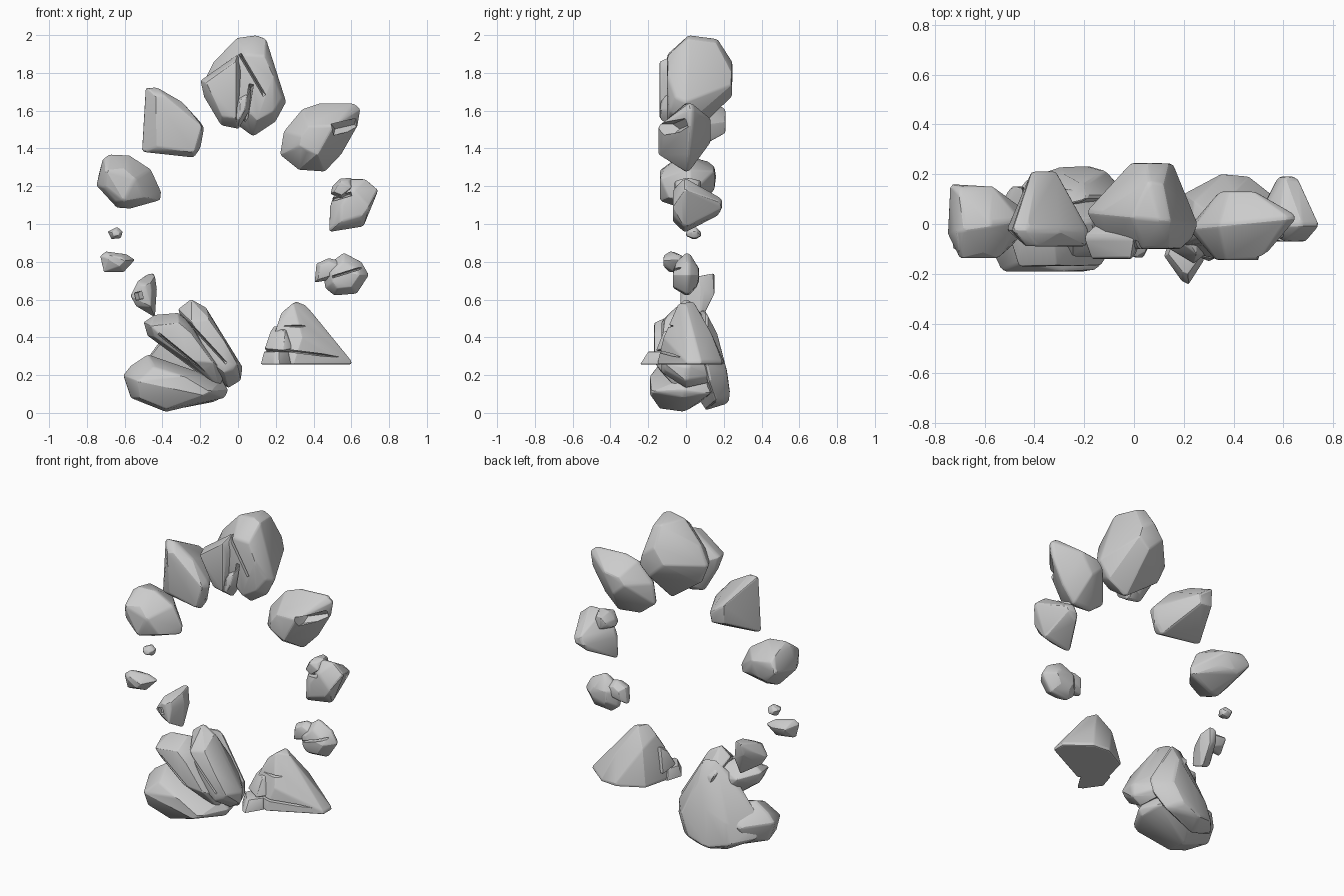
import bpy, bmesh, math, random
from mathutils import Vector

random.seed(4)


def hull(name, pts, bevel=0.012):
    """Faceted stone: convex hull of points with slightly worn edges."""
    bm = bmesh.new()
    for p in pts:
        bm.verts.new(p)
    res = bmesh.ops.convex_hull(bm, input=bm.verts)
    junk = {g for g in res["geom_interior"] + res["geom_unused"] if isinstance(g, bmesh.types.BMVert)}
    bmesh.ops.delete(bm, geom=list(junk), context='VERTS')
    bmesh.ops.dissolve_limit(bm, angle_limit=math.radians(7), verts=bm.verts, edges=bm.edges)
    bmesh.ops.recalc_face_normals(bm, faces=bm.faces)
    me = bpy.data.meshes.new(name)
    bm.to_mesh(me)
    bm.free()
    ob = bpy.data.objects.new(name, me)
    bpy.context.collection.objects.link(ob)
    if bevel:
        m = ob.modifiers.new("worn", 'BEVEL')
        m.width, m.segments, m.limit_method = bevel, 2, 'ANGLE'
        m.angle_limit = math.radians(25)
        apply(ob)
    return ob


def apply(ob):
    bpy.ops.object.select_all(action='DESELECT')
    ob.select_set(True)
    bpy.context.view_layer.objects.active = ob
    for m in list(ob.modifiers):
        bpy.ops.object.modifier_apply(modifier=m.name)


def stone(name, rim, y0, y1, ym, front=0.6, back=0.5, shift=(0, 0, 0, 0), tilt=0.0, bevel=0.012, extra=()):
    """Front outline (x, z) at depth ym, tapering to caps at y0 and y1."""
    cx = sum(p[0] for p in rim) / len(rim)
    cz = sum(p[1] for p in rim) / len(rim)
    pts = list(extra)
    for x, z in rim:
        y = ym + tilt * (x - cx)
        pts += [(x, y, z), (cx + (x - cx) * .96, y + .02, cz + (z - cz) * .96)]
    for cap, s, dx, dz, inward in ((y0, front, *shift[:2], 1), (y1, back, *shift[2:], -1)):
        for i, (x, z) in enumerate(rim):
            j = random.uniform(.85, 1.1) * s
            dip = 0 if i % 3 == 0 else random.uniform(0, .16) * (y1 - y0)
            pts.append((cx + dx + (x - cx) * j, cap + inward * dip, cz + dz + (z - cz) * j))
    return hull(name, pts, bevel)


def crack(ob, a, b, width, depth):
    """Carve a narrow V groove between two points on the stone's face."""
    a, b = Vector(a), Vector(b)
    side = (b - a).cross(Vector((0, 1, 0))).normalized() * width
    out, into = Vector((0, -.15, 0)), Vector((0, depth, 0))
    pts = [p + s + out for p in (a, b) for s in (side, -side)]
    pts += [p + s for p in (a, b) for s in (side, -side)]
    pts += [a.lerp(b, .1) + into, a.lerp(b, .9) + into]
    cutter = hull("cutter", pts, 0)
    cutter.hide_render = True
    m = ob.modifiers.new("groove", 'BOOLEAN')
    m.object, m.operation, m.solver = cutter, 'DIFFERENCE', 'EXACT'
    apply(ob)
    bpy.data.objects.remove(cutter)


# Crown stone with its split-off front slab
o = stone("crown_stone", [(-.01, 1.985), (.1, 2), (.15, 1.98), (.215, 1.81), (.257, 1.645), (.2, 1.54),
          (.08, 1.46), (-.01, 1.52), (-.14, 1.62), (-.19, 1.74), (-.13, 1.86)],
          -.1, .245, .02, .7, .36, (.03, 0, .03, .03), -.1, extra=[(.06, .17, 1.98), (.12, .16, 1.96), (.0, .1, 1.96)])
crack(o, (.01, -.06, 1.9), (.14, -.06, 1.68), .008, .03)
crack(o, (.07, -.07, 1.74), (.03, -.07, 1.5), .012, .04)
stone("crown_slab", [(0, 1.9), (.03, 1.82), (.015, 1.68), (.01, 1.5), (-.09, 1.52), (-.18, 1.67),
      (-.2, 1.76), (-.1, 1.82)], -.14, .0, -.06, .75, .7)
stone("crown_chip", [(.0, 1.68), (.07, 1.72), (.06, 1.6), (0, 1.5), (-.05, 1.54)], -.135, .0, -.06)

# Upper left stone, flat front and pointed back
stone("upper_left_stone", [(-.49, 1.725), (-.43, 1.725), (-.3, 1.65), (-.2, 1.54), (-.18, 1.51), (-.2, 1.4),
      (-.235, 1.35), (-.51, 1.38), (-.505, 1.6)], -.09, .21, -.03, .8, .33, (.03, -.02, -.02, .0), -.04)

# Upper right stone
o = stone("upper_right_stone", [(.34, 1.61), (.43, 1.64), (.615, 1.64), (.65, 1.61), (.635, 1.52), (.55, 1.37),
          (.46, 1.275), (.32, 1.285), (.22, 1.365), (.24, 1.49)],
          -.145, .13, .0, .42, .38, (-.03, -.02, -.03, .02), .1)
crack(o, (.5, -.07, 1.5), (.63, .0, 1.53), .03, .03)

# Left shoulder stone
stone("left_stone", [(-.715, 1.345), (-.68, 1.37), (-.575, 1.365), (-.46, 1.29), (-.405, 1.17), (-.41, 1.125),
      (-.57, 1.08), (-.64, 1.085), (-.75, 1.205)], -.137, .15, -.01, .62, .5, (-.03, -.02, -.05, .02), .15,
      extra=[(-.74, .16, 1.25), (-.7, .12, 1.33), (-.7, -.12, 1.2)])

# Right shoulder stone with small chips on top
o = stone("right_stone", [(.58, 1.24), (.675, 1.24), (.745, 1.18), (.71, 1.08), (.665, .985), (.48, .955),
          (.485, 1.09), (.5, 1.14)], -.07, .19, -.01, .6, .3, (.02, 0, .01, -.02), 0)
crack(o, (.5, -.02, 1.13), (.6, -.05, 1.16), .01, .03)
stone("right_chip", [(.54, 1.24), (.6, 1.245), (.62, 1.19), (.55, 1.13), (.49, 1.16), (.5, 1.2)],
      -.06, .08, .0, .7, .7, bevel=.006)

# Lower right cluster
o = stone("lower_right_stone", [(.48, .79), (.56, .85), (.655, .8), (.695, .73), (.63, .63), (.51, .62),
          (.46, .66), (.45, .75)], -.07, .07, .0, .6, .55)
crack(o, (.5, -.06, .72), (.66, -.04, .77), .006, .03)
stone("lower_right_chip", [(.415, .79), (.48, .82), (.56, .8), (.54, .73), (.47, .7), (.405, .69)],
      -.055, .05, -.01, .7, .6, bevel=.006)

# Three small left stones
stone("tiny_stone", [(-.69, .96), (-.64, .985), (-.61, .96), (-.62, .925), (-.67, .92)],
      0, .08, .035, .55, .5, bevel=.005)
stone("flat_small_stone", [(-.73, .83), (-.7, .855), (-.59, .84), (-.545, .81), (-.605, .745), (-.71, .745)],
      -.12, .0, -.07, .55, .5, tilt=.3, bevel=.006)
o = stone("sliver_stone", [(-.49, .71), (-.44, .725), (-.43, .655), (-.44, .505), (-.54, .565), (-.57, .62),
          (-.53, .7)], -.03, .15, .04, .55, .5, (0, 0, .02, .06), .6, .006)
crack(o, (-.53, .01, .64), (-.52, .01, .6), .02, .02)

# Lower left boulder: base slab plus two leaning slabs
stone("boulder_base", [(-.61, .2), (-.57, .25), (-.48, .31), (-.25, .24), (-.08, .17), (-.05, .12), (-.07, .08),
      (-.38, .005), (-.57, .08)], -.19, .13, -.02, .7, .7, (-.01, -.02, .04, .0))
o = stone("boulder_middle_slab", [(-.5, .48), (-.44, .52), (-.32, .53), (-.22, .45), (-.06, .22), (-.1, .13),
          (-.25, .24), (-.48, .41)], -.17, .07, -.05, .75, .7, (0, 0, .04, 0))
crack(o, (-.42, -.15, .42), (-.15, -.16, .2), .006, .03)
o = stone("boulder_right_slab", [(-.32, .55), (-.25, .605), (-.17, .56), (-.05, .38), (.025, .24), (.015, .17),
          (-.05, .13), (-.15, .24)], -.13, .14, .0, .75, .65, (0, 0, -.03, -.04))
crack(o, (-.28, -.1, .5), (-.06, -.13, .26), .006, .03)
# Broad sloping back of the boulder
hull("boulder_back", [(-.54, .04, .1), (-.55, .02, .2), (-.44, .02, .28), (-.37, .02, .44), (-.28, .08, .55),
     (-.19, .1, .55), (-.02, .1, .26), (-.03, .12, .17), (-.1, .16, .06), (-.36, .1, .01), (-.3, .23, .05),
     (-.18, .237, .1), (-.12, .22, .22), (-.28, .2, .28), (-.42, .19, .08), (-.2, .17, .42), (-.4, .17, .2)], .02)

# Lower right pyramid: flat-bottomed body, foot and ledges
base = [(.15, -.08), (.3, -.15), (.6, .0), (.6, .08), (.46, .19), (.35, .2), (.2, .12)]
o = hull("pyramid_stone", [(x, y, .257) for x, y in base] + [(x, y, .275) for x, y in base] +
         [(.29, -.04, .58), (.31, .04, .59), (.36, .0, .57), (.4, -.03, .49), (.23, -.03, .53),
          (.24, .09, .48), (.4, .13, .43), (.2, -.08, .44), (.34, -.12, .4)], .008)
crack(o, (.14, -.11, .345), (.58, -.05, .29), .006, .03)
crack(o, (.19, -.1, .46), (.4, -.08, .46), .006, .02)
foot = [(.12, -.13), (.19, -.23), (.22, -.245), (.28, -.15), (.29, -.03), (.15, -.03)]
hull("pyramid_foot", [(x, y, .257) for x, y in foot] +
     [(.205 + (x - .205) * .8, -.1 + (y + .1) * .7, .325) for x, y in foot], .006)
hull("pyramid_ledge", [(.14, -.1, .34), (.24, -.16, .33), (.29, -.12, .34), (.28, 0, .31), (.16, 0, .31),
     (.17, -.06, .43), (.25, -.12, .43), (.26, -.03, .46), (.19, -.02, .46)], .006)

# Crisp facets, softened worn edges
bpy.ops.object.select_all(action='SELECT')
bpy.ops.object.shade_smooth_by_angle(angle=math.radians(20))
